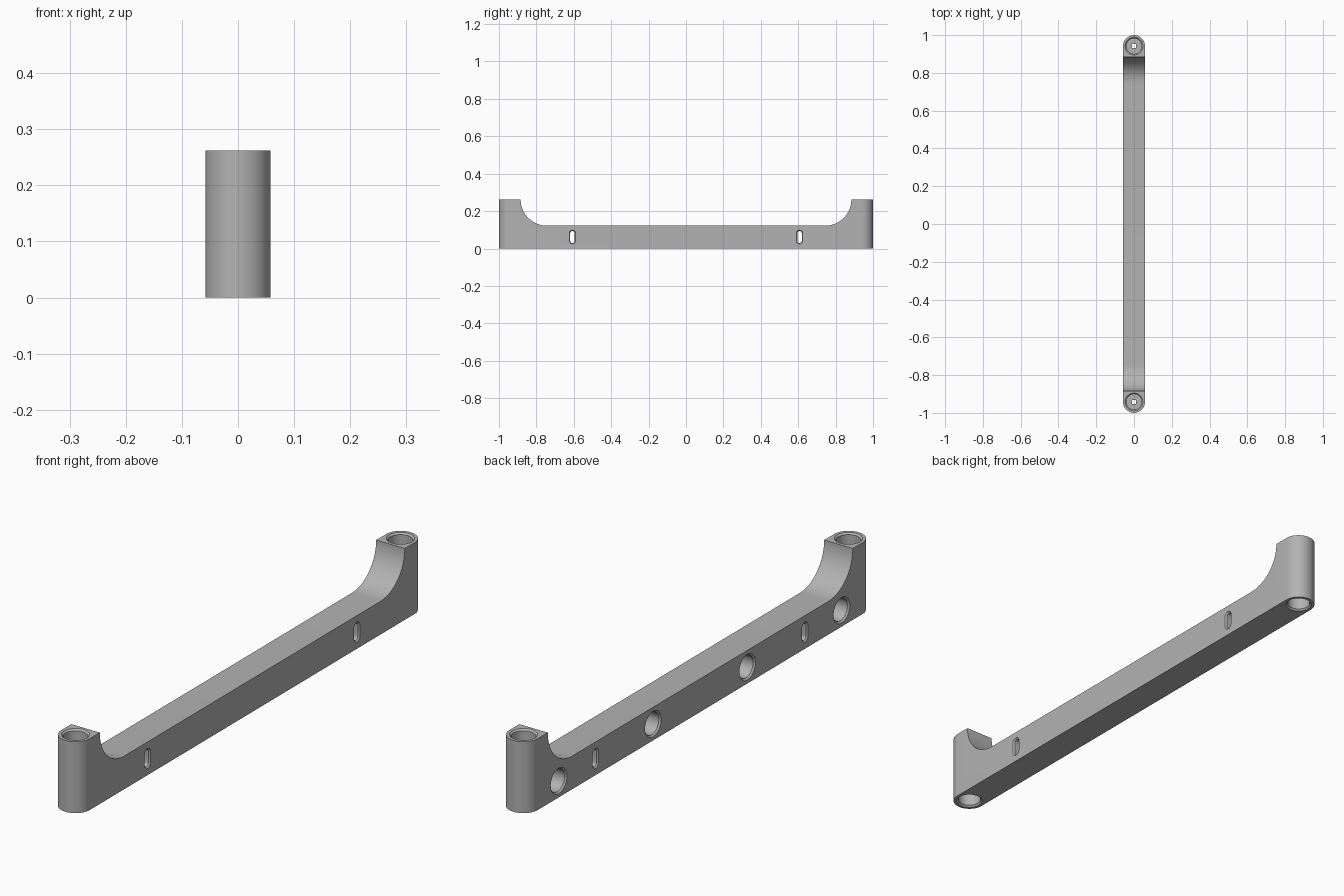
import bpy, bmesh
from math import sin, cos, pi
from mathutils import Matrix

if "Cube" in bpy.data.objects:
    bpy.data.objects.remove(bpy.data.objects["Cube"], do_unlink=True)

HALF_W, HEIGHT, BEAM_TOP = 0.058, 0.262, 0.122
POST_Y = 1 - HALF_W
FILLET = HEIGHT - BEAM_TOP

grey = bpy.data.materials.new("plain grey")
grey.use_nodes = True
grey.diffuse_color = (0.45, 0.45, 0.45, 1)
grey.node_tree.nodes["Principled BSDF"].inputs["Base Color"].default_value = grey.diffuse_color


def stadium(radius, straight, segments=32):
    """Closed outline: two half circles joined by straight sides along the second axis."""
    points = []
    for end in (1, -1):
        for i in range(segments + 1):
            a = pi * i / segments
            points.append((end * radius * cos(a), end * (radius * sin(a) + straight)))
    return points


def loft(name, layers, matrix=Matrix()):
    """Closed solid through (height, outline) layers of equal point count."""
    bm = bmesh.new()
    rings = [[bm.verts.new((x, y, h)) for x, y in pts] for h, pts in layers]
    n = len(rings[0])
    for low, high in zip(rings, rings[1:]):
        for i in range(n):
            j = (i + 1) % n
            bm.faces.new((low[i], low[j], high[j], high[i]))
    bm.faces.new(rings[0][::-1])
    bm.faces.new(rings[-1])
    bmesh.ops.remove_doubles(bm, verts=bm.verts, dist=1e-5)
    bmesh.ops.recalc_face_normals(bm, faces=bm.faces)
    bm.transform(matrix)
    mesh = bpy.data.meshes.new(name)
    bm.to_mesh(mesh)
    bm.free()
    obj = bpy.data.objects.new(name, mesh)
    bpy.context.collection.objects.link(obj)
    mesh.materials.append(grey)
    return obj


def bore(name, matrix, depth=0.09, radius=0.041, lip=0.006):
    """Blind round hole with a chamfered mouth, cut downwards from its origin."""
    return loft(name, [(-depth, stadium(radius, 0)), (-lip, stadium(radius, 0)),
                       (0, stadium(radius + lip, 0)), (0.01, stadium(radius + lip, 0))], matrix)


# Handle body with half-round ends
body = loft("handle_body", [(0, stadium(HALF_W, POST_Y)), (HEIGHT, stadium(HALF_W, POST_Y))])
cutters = []

# Space between the posts, with a quarter-round fillet at each foot
inner = POST_Y - HALF_W
arc = [(inner - FILLET + FILLET * cos(t), HEIGHT - FILLET * sin(t))
       for t in (pi / 2 * i / 24 for i in range(25))]
gap = [(inner, HEIGHT + 0.1)] + arc
gap += [(-y, z) for y, z in reversed(gap)]
side_frame = Matrix(((0, 0, 1, 0), (1, 0, 0, 0), (0, 1, 0, 0), (0, 0, 0, 1)))
cutters.append(loft("gap_cutter", [(-0.2, gap), (0.2, gap)], side_frame))

# Bores at the top and bottom of each post, joined by a small square passage
for side in (-1, 1):
    y = side * POST_Y
    cutters.append(bore("post_top_cutter", Matrix.Translation((0, y, HEIGHT))))
    cutters.append(bore("post_bottom_cutter", Matrix.Translation((0, y, 0)) @ Matrix.Rotation(pi, 4, 'X')))
    s = 0.011
    square = [(s, s), (-s, s), (-s, -s), (s, -s)]
    cutters.append(loft("passage_cutter", [(0.05, square), (0.21, square)],
                        Matrix.Translation((0, y, 0))))

# Row of four round blind holes on the right face
for y in (-0.82, -0.273, 0.273, 0.82):
    turn = Matrix.Rotation(-pi / 2, 4, 'Y')
    cutters.append(bore("side_hole_cutter", Matrix.Translation((-HALF_W, y, 0.06)) @ turn))

# Two upright slots right through the beam, chamfered on both faces
slim, wide = stadium(0.012, 0.02, 12), stadium(0.017, 0.02, 12)
for y in (-0.607, 0.607):
    cutters.append(loft("slot_cutter", [(-0.07, wide), (-HALF_W, wide), (-0.053, slim),
                                        (0.053, slim), (HALF_W, wide), (0.07, wide)],
                        Matrix.Translation((0, y, 0.061)) @ side_frame))

# Cut everything out of the body
bpy.context.view_layer.objects.active = body
for cutter in cutters:
    cutter.hide_render = True
    mod = body.modifiers.new("cut", 'BOOLEAN')
    mod.operation, mod.solver, mod.object = 'DIFFERENCE', 'EXACT', cutter
    bpy.ops.object.modifier_apply(modifier=mod.name)
for cutter in cutters:
    bpy.data.objects.remove(cutter, do_unlink=True)

bpy.ops.object.select_all(action='DESELECT')
body.select_set(True)
bpy.ops.object.shade_smooth_by_angle(angle=pi / 6)
